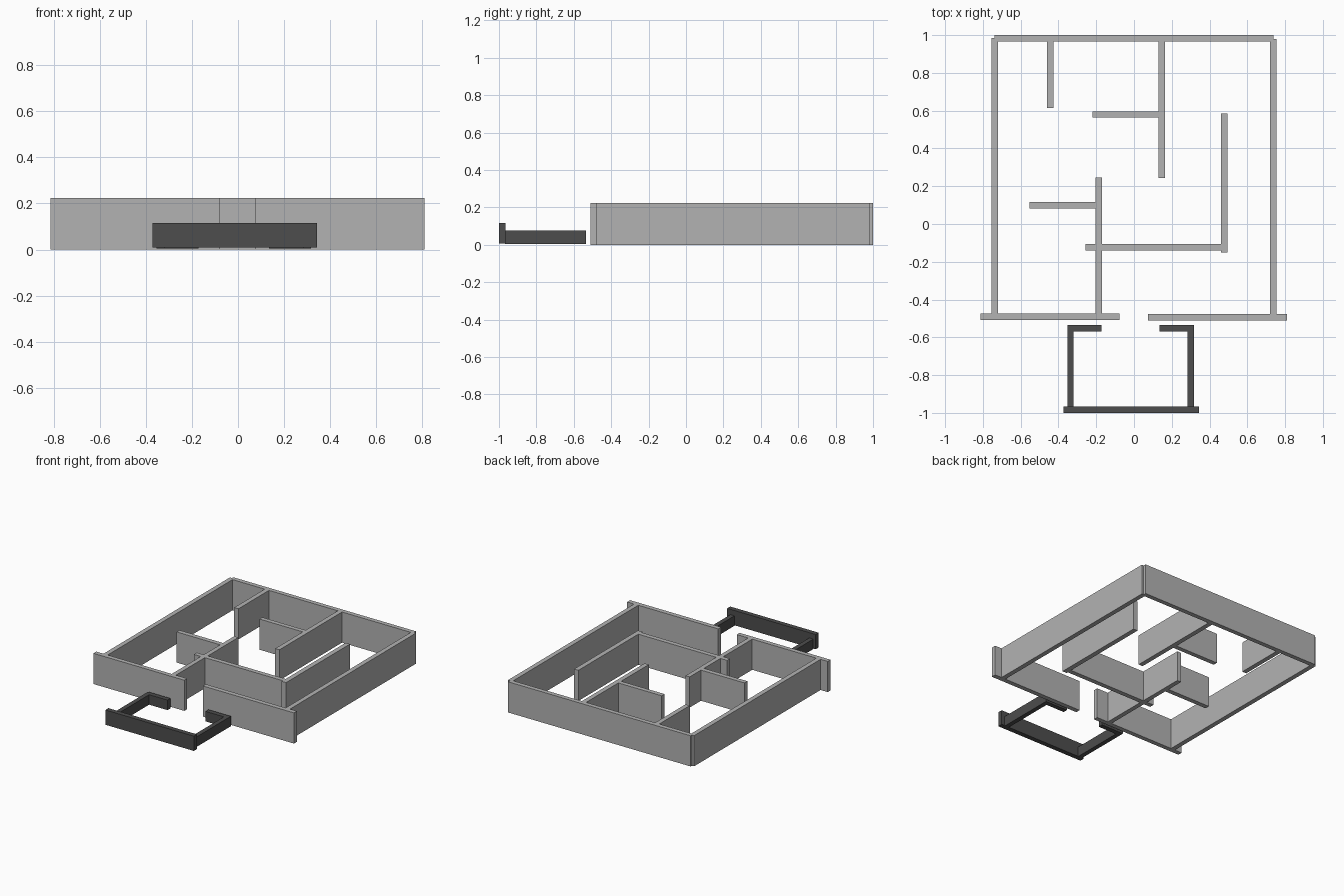
import bpy

if "Cube" in bpy.data.objects:
    bpy.data.objects.remove(bpy.data.objects["Cube"])


def material(name, value):
    mat = bpy.data.materials.new(name)
    mat.diffuse_color = (value, value, value, 1)
    mat.use_nodes = True
    mat.node_tree.nodes["Principled BSDF"].inputs["Base Color"].default_value = mat.diffuse_color
    return mat


WALL = material("light grey wall", 0.45)
PORCH = material("dark grey porch", 0.075)


def wall(name, x0, x1, y0, y1, z0, z1, mat):
    """Upright slab given by its plan rectangle and height range."""
    bpy.ops.mesh.primitive_cube_add(
        size=1, location=((x0 + x1) / 2, (y0 + y1) / 2, (z0 + z1) / 2))
    obj = bpy.context.object
    obj.name = name
    obj.scale = (x1 - x0, y1 - y0, z1 - z0)
    bpy.ops.object.transform_apply(location=False, rotation=False, scale=True)
    obj.data.materials.append(mat)
    return obj


# House walls: plan rectangles, all the same height
H = 0.224
for name, *plan in (
    # outer walls
    ("back_wall", -0.738, 0.738, 0.967, 1.0),
    ("left_wall", -0.755, -0.721, -0.48, 0.985),
    ("right_wall", 0.720, 0.754, -0.48, 0.980),
    ("front_wall_left", -0.813, -0.078, -0.508, -0.475),
    ("front_wall_right", 0.074, 0.810, -0.511, -0.477),
    # room partitions
    ("back_left_partition", -0.461, -0.427, 0.615, 0.970),
    ("back_centre_partition", 0.130, 0.164, 0.244, 0.970),
    ("back_cross_partition", -0.221, 0.132, 0.563, 0.596),
    ("right_partition", 0.460, 0.495, -0.152, 0.585),
    ("centre_cross_partition", -0.258, 0.490, -0.140, -0.106),
    ("front_centre_partition", -0.203, -0.170, -0.478, 0.247),
    ("left_cross_partition", -0.554, -0.201, 0.083, 0.117),
):
    wall(name, *plan, 0, H, WALL)

# Porch: taller front panel with two low sides and short returns
wall("porch_front", -0.372, 0.343, -1.0, -0.965, 0.008, 0.116, PORCH)
for name, *plan in (
    ("porch_left", -0.353, -0.320, -0.968, -0.536),
    ("porch_right", 0.284, 0.317, -0.968, -0.536),
    ("porch_return_left", -0.353, -0.171, -0.569, -0.535),
    ("porch_return_right", 0.135, 0.317, -0.569, -0.535),
):
    wall(name, *plan, 0.004, 0.077, PORCH)
